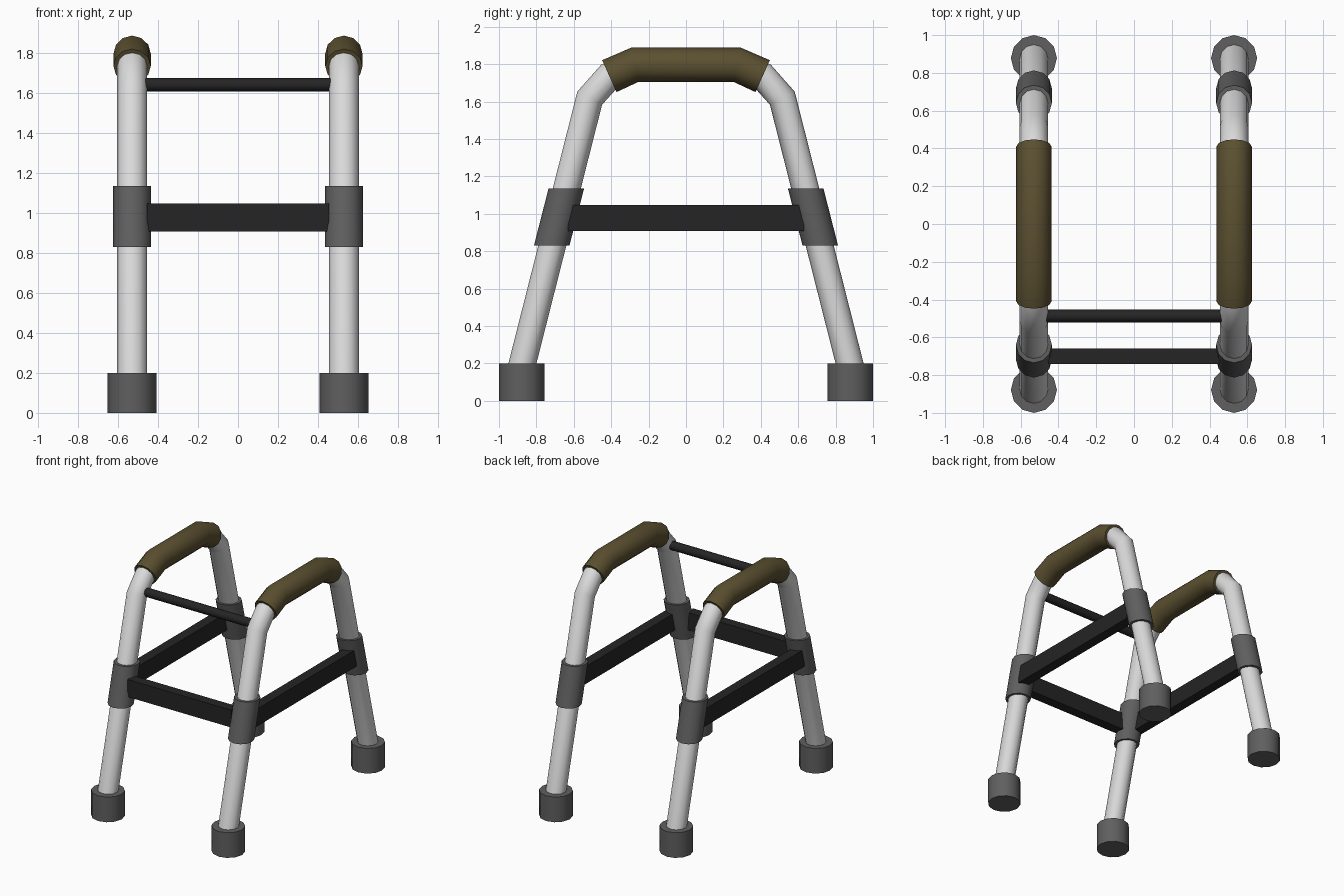
import bpy, math
from mathutils import Vector

cube = bpy.data.objects.get("Cube")
if cube:
    bpy.data.objects.remove(cube)

SIDES = 12
RAIL_X = 0.53


def material(name, color):
    mat = bpy.data.materials.new(name)
    mat.use_nodes = True
    mat.diffuse_color = (*color, 1)
    mat.node_tree.nodes["Principled BSDF"].inputs["Base Color"].default_value = (*color, 1)
    return mat


aluminium = material("pale aluminium", (0.7, 0.7, 0.7))
rubber = material("grey rubber", (0.115, 0.115, 0.115))
black = material("black bars", (0.018, 0.018, 0.018))
foam = material("olive foam", (0.105, 0.08, 0.03))


def add_object(name, verts, faces, mat):
    mesh = bpy.data.meshes.new(name)
    mesh.from_pydata(verts, [], faces)
    mesh.materials.append(mat)
    obj = bpy.data.objects.new(name, mesh)
    bpy.context.collection.objects.link(obj)
    bpy.ops.object.select_all(action='DESELECT')
    obj.select_set(True)
    bpy.context.view_layer.objects.active = obj
    bpy.ops.object.shade_smooth_by_angle(angle=math.radians(40))
    return obj


def tube(name, path, x, radius, mat, flat_ends=False):
    """Sweep round rings along a (y, z) path in the plane at x."""
    points = [Vector((x, y, z)) for y, z in path]
    last = len(points) - 1
    verts, faces = [], []
    for i, point in enumerate(points):
        before = (point - points[max(i - 1, 0)]).normalized()
        after = (points[min(i + 1, last)] - point).normalized()
        normal = (before + after).normalized()
        if flat_ends and i in (0, last):
            normal = Vector((0, 0, math.copysign(1, normal.z)))
        across = normal.cross(Vector((1, 0, 0)))
        for k in range(SIDES):
            a = math.tau * k / SIDES
            verts.append(point + radius * (Vector((math.cos(a), 0, 0)) + across * math.sin(a)))
    for i in range(last):
        for k in range(SIDES):
            n = (k + 1) % SIDES
            a, b = i * SIDES, (i + 1) * SIDES
            faces.append((a + k, a + n, b + n, b + k))
    faces.append(tuple(reversed(range(SIDES))))
    faces.append(tuple(range(last * SIDES, (last + 1) * SIDES)))
    return add_object(name, verts, faces, mat)


def box(name, center, size, mat):
    bpy.ops.mesh.primitive_cube_add(size=1, location=center)
    obj = bpy.context.object
    obj.name = name
    obj.scale = size
    obj.data.materials.append(mat)


def mirrored(half):
    return half + [(-y, z) for y, z in reversed(half)]


# Path of each bent side rail, front half
grip_half = [(-0.41, 1.736), (-0.273, 1.797)]
rail_half = [(-0.9, 0.1), (-0.515, 1.618)] + grip_half

for side, x in (("left", RAIL_X), ("right", -RAIL_X)):
    # Bent rail and its hand grip
    tube(f"{side}_rail", mirrored(rail_half), x, 0.075, aluminium, flat_ends=True)
    tube(f"{side}_grip", mirrored(grip_half), x, 0.0935, foam)
    for end, s in (("front", -1), ("back", 1)):
        # Height collar and rubber foot
        tube(f"{end}_{side}_collar", [(s * 0.718, 0.83), (s * 0.64, 1.135)],
             x, 0.095, rubber, flat_ends=True)
        tube(f"{end}_{side}_foot", [(s * 0.878, 0), (s * 0.878, 0.2)], x, 0.122, rubber)
    # Flat side brace, set towards the outside
    box(f"{side}_brace", (math.copysign(0.56, x), 0, 0.978), (0.08, 1.26, 0.138), black)

# Front brace and thin upper rod
box("front_brace", (0, -0.7, 0.978), (0.91, 0.08, 0.138), black)
bpy.ops.mesh.primitive_cylinder_add(vertices=SIDES, radius=0.034, depth=0.98,
                                    location=(0, -0.487, 1.643),
                                    rotation=(0, math.pi / 2, 0))
rod = bpy.context.object
rod.name = "upper_rod"
rod.data.materials.append(black)
bpy.ops.object.shade_smooth_by_angle(angle=math.radians(40))
